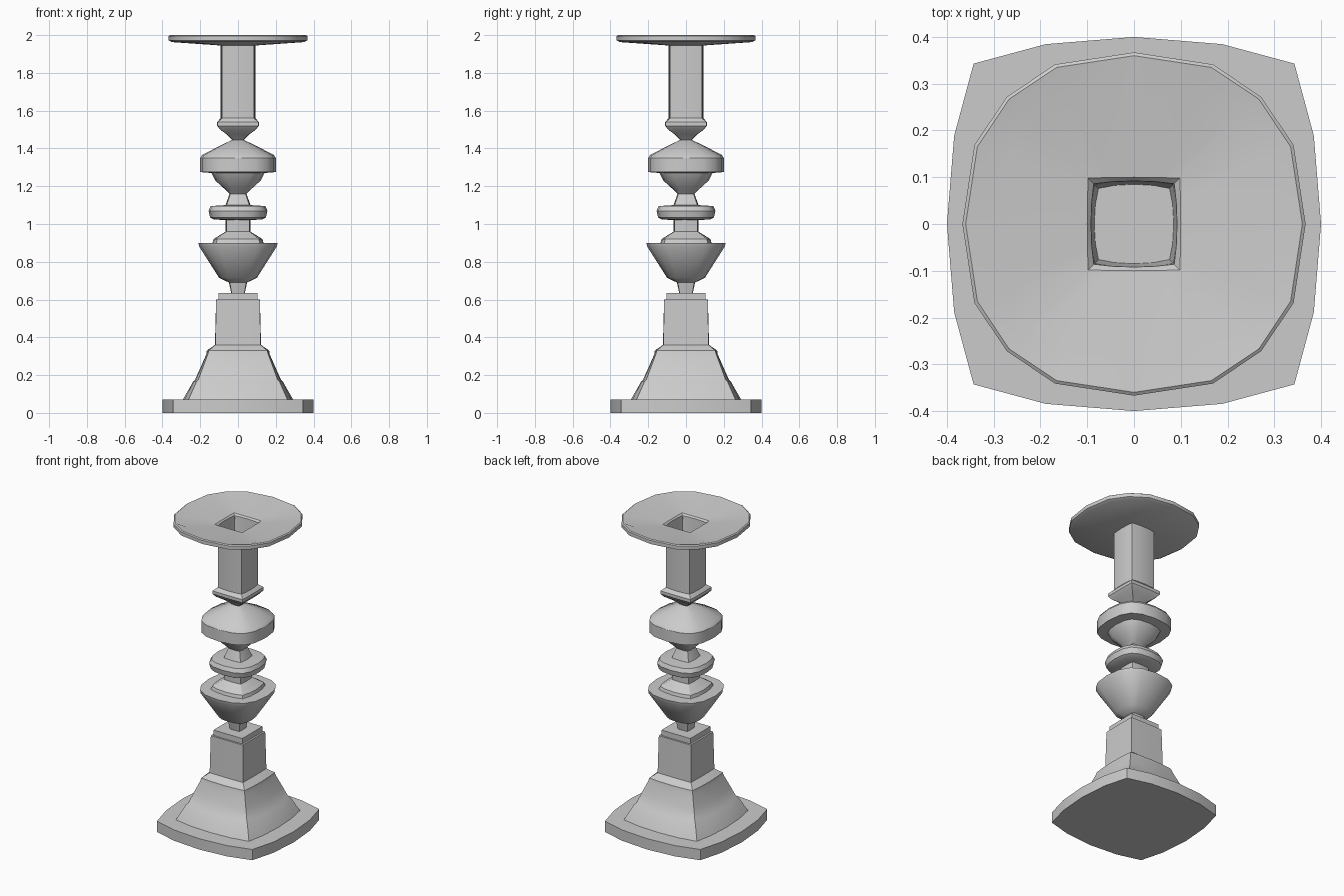
import bpy, bmesh, math


def ring_points(mid, corner):
    """16-point rounded-square section: bulging side middles, distinct corners."""
    q = mid - (mid - corner) * 0.27
    h = corner * (0.55 if corner / mid > 0.8 else 0.62)
    side = [(corner, -corner), (q, -h), (mid, 0), (q, h)]
    pts = []
    for k in range(4):
        c, s = round(math.cos(k * math.pi / 2)), round(math.sin(k * math.pi / 2))
        pts += [(x * c - y * s, x * s + y * c) for x, y in side]
    return pts


def loft(name, profile, cap_bottom=False, cap_top=False):
    """Profile rows are (z, half width at side middle, half width at corner)."""
    bm = bmesh.new()
    rings = [[bm.verts.new((x, y, z)) for x, y in ring_points(m, c)]
             for z, m, c in profile]
    for a, b in zip(rings, rings[1:]):
        for i in range(16):
            j = (i + 1) % 16
            bm.faces.new((a[i], a[j], b[j], b[i]))
    if cap_bottom:
        bm.faces.new(rings[0][::-1])
    if cap_top:
        bm.faces.new(rings[-1])
    mesh = bpy.data.meshes.new(name)
    bm.to_mesh(mesh)
    bm.free()
    obj = bpy.data.objects.new(name, mesh)
    bpy.context.collection.objects.link(obj)
    bpy.ops.object.select_all(action='DESELECT')
    obj.select_set(True)
    bpy.context.view_layer.objects.active = obj
    bpy.ops.object.shade_smooth_by_angle(angle=math.radians(32))
    return obj


# Square foot plate
loft("foot_plate", [(0, .4, .343), (.07, .4, .343), (.07, .292, .262)], cap_bottom=True)

# Stepped flare and square pedestal block
loft("pedestal", [
    (.07, .292, .262), (.165, .238, .22), (.175, .228, .21), (.23, .203, .19),
    (.31, .168, .16), (.33, .165, .155), (.36, .122, .12), (.6, .116, .115),
    (.6, .104, .103), (.635, .104, .103), (.635, .036, .034)])

# Flared cup
loft("cup", [
    (.635, .036, .034), (.69, .048, .043), (.715, .1, .08), (.88, .205, .158),
    (.9, .21, .16), (.9, .135, .115), (.92, .13, .11), (.96, .065, .06)])

# Small disc knob with necks
loft("disc_knob", [
    (.96, .065, .06), (1.02, .066, .06), (1.025, .13, .1), (1.035, .148, .115),
    (1.07, .156, .122), (1.095, .145, .112), (1.1, .066, .06), (1.16, .045, .04)])

# Large bulb
loft("bulb", [
    (1.16, .045, .04), (1.18, .065, .055), (1.23, .12, .095), (1.27, .14, .11),
    (1.275, .2, .155), (1.35, .2, .155), (1.365, .19, .147), (1.42, .085, .068),
    (1.445, .03, .027)])

# Upper collar and square shaft
loft("upper_shaft", [
    (1.445, .03, .027), (1.475, .06, .058), (1.5, .095, .093), (1.52, .11, .108),
    (1.54, .11, .108), (1.56, .092, .084), (1.945, .092, .084)])

# Drip plate with candle socket
loft("drip_plate", [
    (1.945, .092, .084), (1.963, .35, .26), (1.972, .367, .272), (1.995, .367, .272),
    (2.0, .36, .267), (1.99, .27, .25), (1.97, .1, .098), (1.96, .092, .086),
    (1.85, .085, .076)], cap_top=True)
